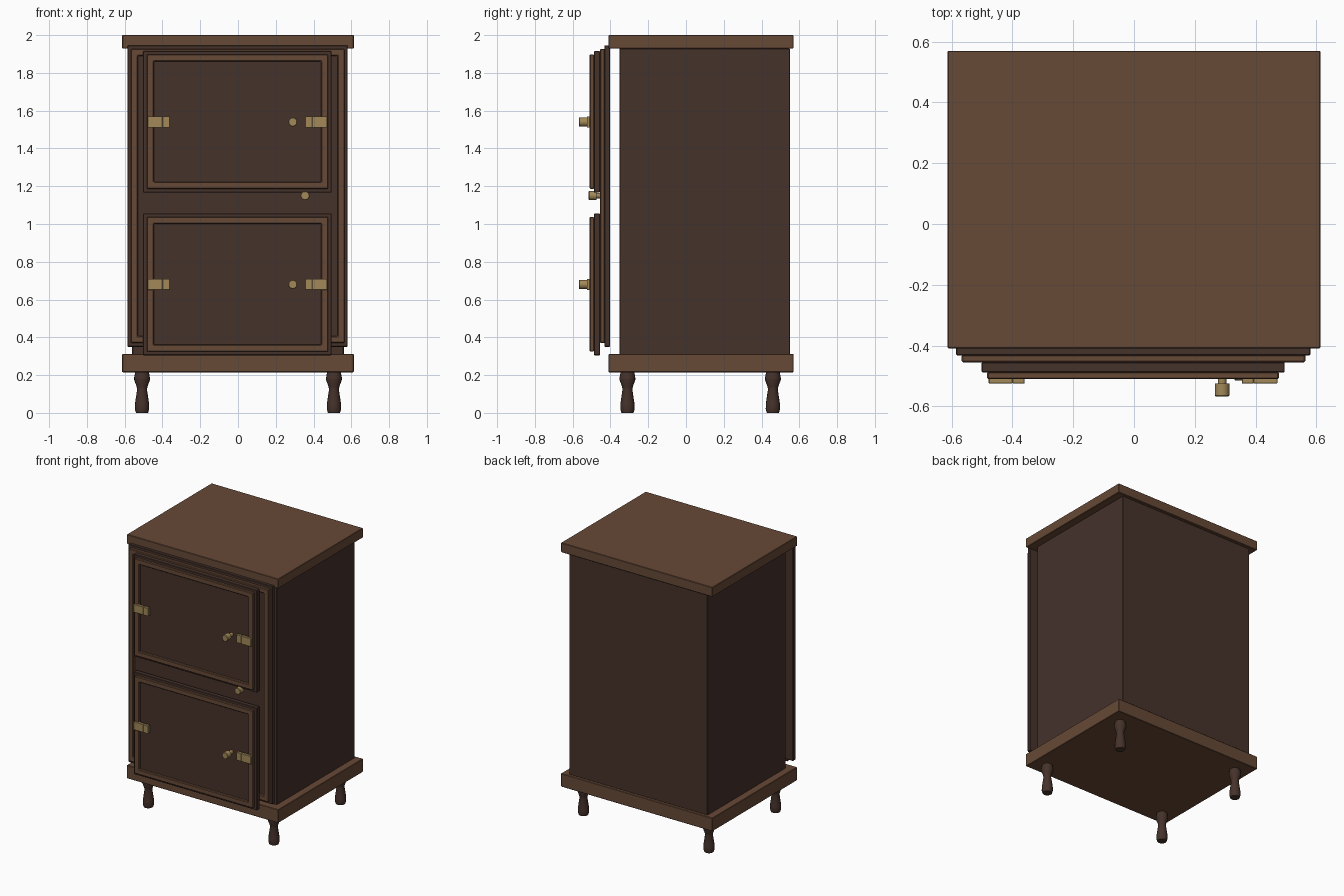
import bpy, bmesh, math
from mathutils import Matrix

if "Cube" in bpy.data.objects:
    bpy.data.objects.remove(bpy.data.objects["Cube"])


def material(name, rgb):
    m = bpy.data.materials.new(name)
    m.diffuse_color = (*rgb, 1)
    m.use_nodes = True
    m.node_tree.nodes["Principled BSDF"].inputs["Base Color"].default_value = m.diffuse_color
    return m


DARK = material("dark_wood", (0.061, 0.032, 0.024))
BROWN = material("brown_wood", (0.136, 0.067, 0.037))
BRASS = material("brass", (0.36, 0.25, 0.10))


def finish(name, bm, mat, bevel=0.0):
    bmesh.ops.recalc_face_normals(bm, faces=bm.faces)
    me = bpy.data.meshes.new(name)
    bm.to_mesh(me)
    bm.free()
    me.materials.append(mat)
    ob = bpy.data.objects.new(name, me)
    bpy.context.collection.objects.link(ob)
    if bevel:
        mod = ob.modifiers.new("bevel", 'BEVEL')
        mod.width = bevel
        mod.segments = 1
    return ob


def box(name, x, y, z, mat, bevel=0.003):
    """Box from (min, max) pairs."""
    bm = bmesh.new()
    bmesh.ops.create_cube(bm, size=1)
    for v in bm.verts:
        v.co = [(a + b) / 2 + c * (b - a) for (a, b), c in zip((x, y, z), v.co)]
    return finish(name, bm, mat, bevel)


def frame(name, x, y, z, width, mat):
    """Mitred rectangular moulding, y = (front, back)."""
    bm = bmesh.new()
    section = [(0, y[1]), (0, y[0]), (width, y[0]), (width, y[1])]
    rings = []
    for inset, depth in section:
        x0, x1, z0, z1 = x[0] + inset, x[1] - inset, z[0] + inset, z[1] - inset
        rings.append([bm.verts.new((px, depth, pz)) for px, pz in
                      ((x0, z0), (x1, z0), (x1, z1), (x0, z1))])
    for i in range(4):
        a, b = rings[i], rings[(i + 1) % 4]
        for j in range(4):
            k = (j + 1) % 4
            bm.faces.new((a[j], a[k], b[k], b[j]))
    return finish(name, bm, mat, 0.004)


def lathe(name, profile, matrix, mat, sides=16):
    """Solid of revolution from (radius, height) points."""
    bm = bmesh.new()
    rings = [[bm.verts.new((r * math.cos(t), r * math.sin(t), h))
              for t in (2 * math.pi * i / sides for i in range(sides))]
             for r, h in profile]
    for a, b in zip(rings, rings[1:]):
        for i in range(sides):
            j = (i + 1) % sides
            bm.faces.new((a[i], a[j], b[j], b[i]))
    bm.faces.new(rings[0])
    bm.faces.new(rings[-1])
    bm.transform(matrix)
    ob = finish(name, bm, mat)
    bpy.ops.object.select_all(action='DESELECT')
    ob.select_set(True)
    bpy.context.view_layer.objects.active = ob
    bpy.ops.object.shade_smooth_by_angle(angle=math.radians(40))
    return ob


def knob(name, x, z, back, front):
    """Turned knob with a narrow stem, pointing to -y."""
    length = back - front
    head = length - 0.042
    profile = [(0.014, 0), (0.014, head), (0.024, head),
               (0.024, length - 0.003), (0.021, length)]
    lathe(name, profile, Matrix.Translation((x, back, z)) @ Matrix.Rotation(math.pi / 2, 4, 'X'), BRASS)


# Carcass, top and plinth
box("cabinet_body", (-0.56, 0.56), (-0.352, 0.55), (0.31, 1.93), DARK)
box("top_board", (-0.613, 0.613), (-0.41, 0.57), (1.93, 2.0), BROWN)
box("base_board", (-0.613, 0.613), (-0.41, 0.57), (0.215, 0.312), BROWN)

# Turned legs
leg = [(0.032, 0), (0.038, 0.02), (0.037, 0.05), (0.026, 0.125),
       (0.029, 0.14), (0.042, 0.175), (0.042, 0.185), (0.036, 0.216)]
for side, x in (("left", -0.508), ("right", 0.508)):
    for end, y in (("front", -0.31), ("back", 0.46)):
        lathe(f"{end}_{side}_leg", leg, Matrix.Translation((x, y, 0)), DARK)

# Large front panel with its moulding
box("front_panel", (-0.585, 0.581), (-0.432, -0.402), (0.35, 1.945), DARK)
frame("front_panel_moulding", (-0.567, 0.564), (-0.455, -0.43), (0.37, 1.927), 0.037, BROWN)
knob("middle_knob", 0.355, 1.15, -0.43, -0.515)

# Two doors with moulding, hinges and knob
for tag, z0, z1, mid in (("upper", 1.167, 1.915, 1.54), ("lower", 0.305, 1.055, 0.68)):
    box(f"{tag}_door", (-0.502, 0.496), (-0.488, -0.455), (z0, z1), DARK)
    frame(f"{tag}_door_moulding", (-0.483, 0.477), (-0.51, -0.487),
          (z0 + 0.019, z1 - 0.017), 0.037, BROWN)
    for side, x0, x1, split in (("left", -0.478, -0.36, -0.40), ("right", 0.355, 0.472, 0.393)):
        for part, a, b in (("inner", x0, split), ("outer", split, x1)):
            box(f"{tag}_{side}_hinge_{part}", (a, b), (-0.525, -0.503),
                (mid - 0.03, mid + 0.03), BRASS, 0.002)
    knob(f"{tag}_knob", 0.29, mid, -0.487, -0.567)
